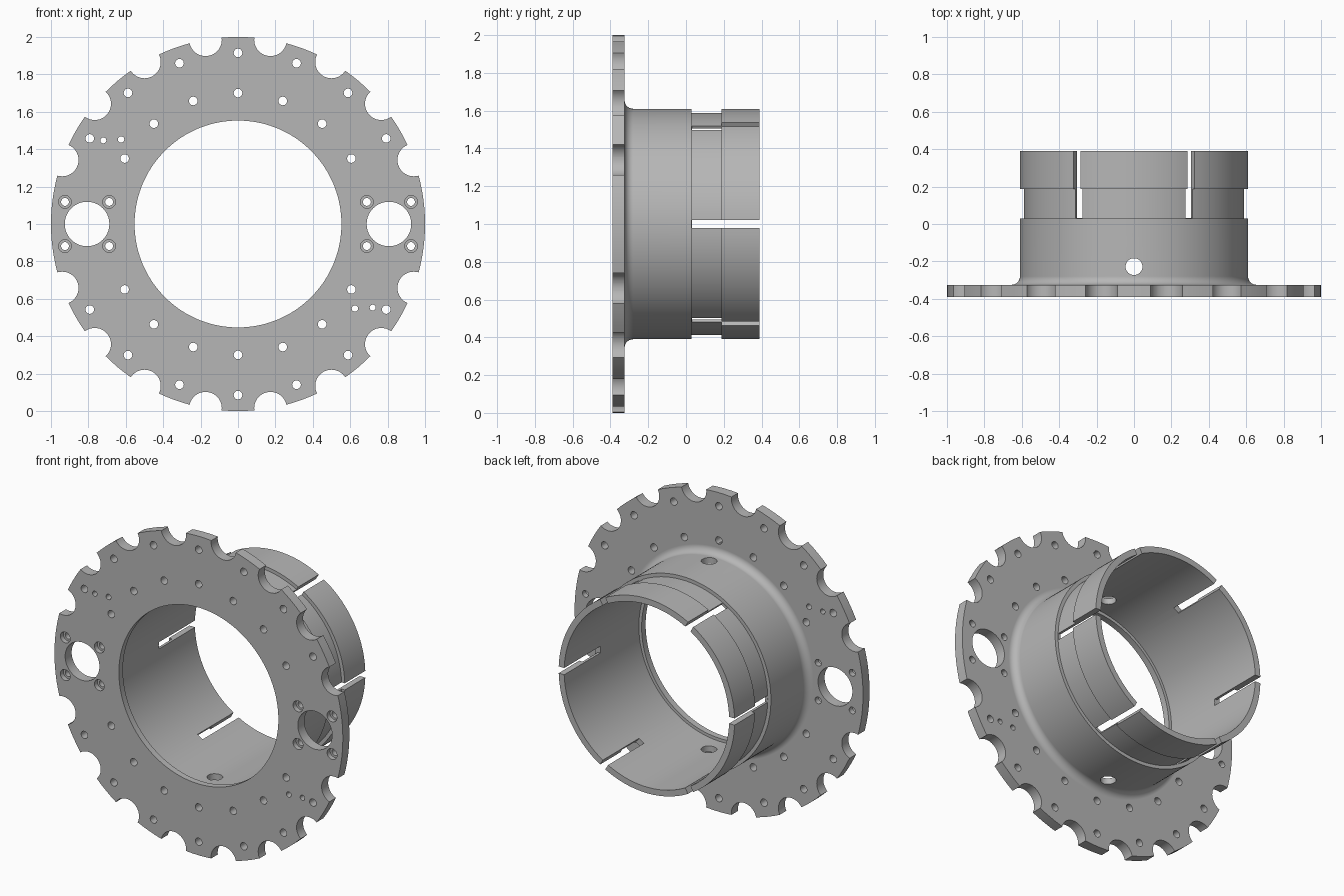
import bpy, bmesh
from math import sin, cos, pi, radians
from mathutils import Matrix, Vector

cube = bpy.data.objects.get("Cube")
if cube:
    bpy.data.objects.remove(cube, do_unlink=True)

grey = bpy.data.materials.new("metal grey")
grey.use_nodes = True
colour = (0.47, 0.47, 0.47, 1)
grey.diffuse_color = colour
grey.node_tree.nodes["Principled BSDF"].inputs["Base Color"].default_value = colour


def finish(bm, name):
    bmesh.ops.recalc_face_normals(bm, faces=bm.faces)
    mesh = bpy.data.meshes.new(name)
    bm.to_mesh(mesh)
    bm.free()
    mesh.materials.append(grey)
    obj = bpy.data.objects.new(name, mesh)
    bpy.context.collection.objects.link(obj)
    return obj


def lathe(bm, profile, segments, x=0, z=1):
    """Turn a closed (radius, y) profile around an axis along y."""
    rings = []
    for i in range(segments):
        a = 2 * pi * i / segments
        rings.append([bm.verts.new((x + r * cos(a), y, z + r * sin(a))) for r, y in profile])
    n = len(profile)
    for i, ring in enumerate(rings):
        following = rings[(i + 1) % segments]
        for j in range(n):
            k = (j + 1) % n
            bm.faces.new((ring[j], ring[k], following[k], following[j]))


def drill(bm, x, z, radius, segments=24, front=-0.5, back=-0.2):
    """Cylinder along y."""
    place = Matrix.Translation((x, (front + back) / 2, z)) @ Matrix.Rotation(pi / 2, 4, 'X')
    bmesh.ops.create_cone(bm, cap_ends=True, segments=segments, radius1=radius,
                          radius2=radius, depth=back - front, matrix=place)


def polar(radius, degrees):
    a = radians(degrees)
    return radius * sin(a), 1 + radius * cos(a)


# Flange, fillet and stepped sleeve in one turned body
FRONT, PLATE, GROOVE, LAND, BACK = -0.39, -0.325, 0.03, 0.187, 0.39
OUTER, BORE, LIP, FILLET = 0.61, 0.572, 0.553, 0.045
profile = [(LIP, FRONT), (1.0, FRONT), (1.0, PLATE)]
for i in range(9):
    t = pi / 2 * i / 8
    profile.append((OUTER + FILLET - FILLET * sin(t), PLATE + FILLET - FILLET * cos(t)))
profile += [(OUTER, GROOVE), (0.588, GROOVE), (0.588, LAND), (OUTER, LAND),
            (OUTER, BACK), (BORE, BACK), (BORE, -0.35), (LIP, -0.35)]
bm = bmesh.new()
lathe(bm, profile, 144)
body = finish(bm, "flanged_sleeve")

cut = bmesh.new()
# Rim scallops
for base in (10, 30, 50, 70):
    for angle in (base, -base, 180 - base, 180 + base):
        drill(cut, *polar(1.0, angle), 0.087, 40)
# Two rings of bolt holes
for ring in (0.70, 0.915):
    for angle in (-60, -40, -20, 0, 20, 40, 60):
        for turn in (0, 180):
            drill(cut, *polar(ring, angle + turn), 0.023)
# Side openings, each with four counterbored screw holes
for side in (-1, 1):
    drill(cut, side * 0.807, 1, 0.119, 64)
    for dx in (-0.118, 0.118):
        for dz in (-0.118, 0.118):
            x, z = side * 0.807 + dx, 1 + dz
            drill(cut, x, z, 0.021)
    # Small pin holes
    drill(cut, side * 0.72, 1 - side * 0.447, 0.016)
    drill(cut, side * 0.625, 1 - side * 0.452, 0.017)
# Clamping slots
for i in range(6):
    place = (Matrix.Translation((0, 0, 1)) @ Matrix.Rotation(i * pi / 3, 4, 'Y')
             @ Matrix.Translation((0.6, 0.232, 0)) @ Matrix.Diagonal((0.2, 0.4, 0.042, 1)))
    bmesh.ops.create_cube(cut, size=1, matrix=place)
# Radial holes at top and bottom of the sleeve
for side in (-1, 1):
    bmesh.ops.create_cone(cut, cap_ends=True, segments=32, radius1=0.045, radius2=0.045,
                          depth=0.2, matrix=Matrix.Translation((0, -0.228, 1 + side * 0.6)))
cutter = finish(cut, "hole_cutter")

# Counterbores, cut separately because they overlap the screw holes
cut = bmesh.new()
for side in (-1, 1):
    for dx in (-0.118, 0.118):
        for dz in (-0.118, 0.118):
            drill(cut, side * 0.807 + dx, 1 + dz, 0.034, 28, -0.5, -0.36)
bore_cutter = finish(cut, "counterbore_cutter")

bpy.ops.object.select_all(action='DESELECT')
bpy.context.view_layer.objects.active = body
body.select_set(True)
for tool in (cutter, bore_cutter):
    mod = body.modifiers.new("holes", 'BOOLEAN')
    mod.operation = 'DIFFERENCE'
    mod.solver = 'EXACT'
    mod.object = tool
    bpy.ops.object.modifier_apply(modifier=mod.name)
    bpy.data.objects.remove(tool, do_unlink=True)

# Smooth curved walls, crisp edges, flat plate faces
bpy.ops.object.shade_smooth_by_angle(angle=radians(30))
weighted = body.modifiers.new("weighted normals", 'WEIGHTED_NORMAL')
weighted.keep_sharp = True
